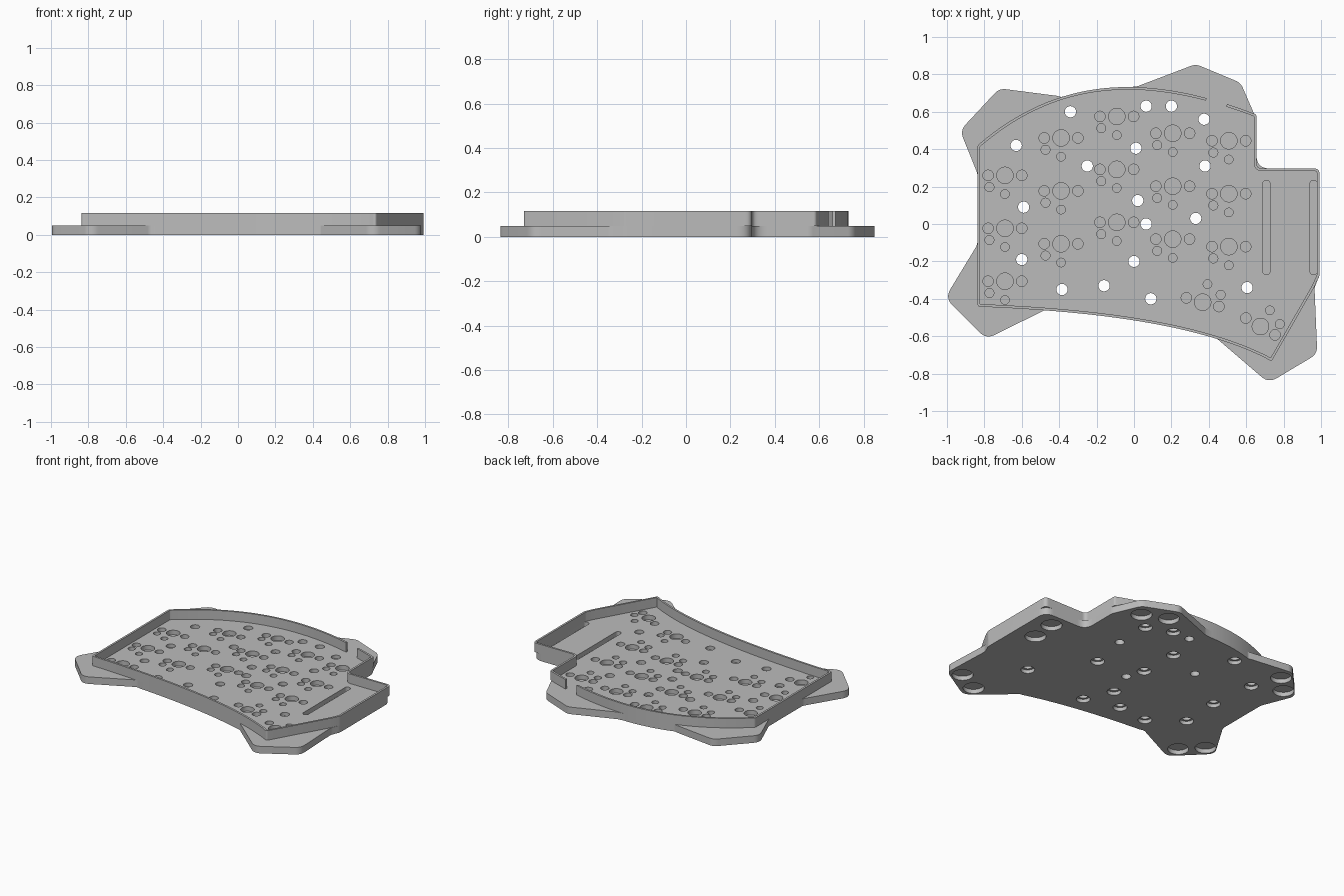
import bpy, bmesh, math
from mathutils import Vector
from mathutils.geometry import interpolate_bezier

cube = bpy.data.objects.get("Cube")
if cube:
    bpy.data.objects.remove(cube)

FLOOR, TOP, WALL = 0.05, 0.117, 0.014

grey = bpy.data.materials.new("plain grey")
grey.use_nodes = True
colour = (0.5, 0.5, 0.5, 1)
grey.diffuse_color = colour
grey.node_tree.nodes["Principled BSDF"].inputs["Base Color"].default_value = colour


def bezier(a, b, c, d, n=80):
    pts = [Vector(p).to_3d() for p in (a, b, c, d)]
    return [p.to_2d() for p in interpolate_bezier(*pts, n)]


def rounded(points, radius, closed=True):
    """Fillet every sharp corner of a 2D path."""
    pts = [Vector(p) for p in points]
    out = []
    for i, p in enumerate(pts):
        if not closed and i in (0, len(pts) - 1):
            out.append(p)
            continue
        a, b = pts[i - 1] - p, pts[(i + 1) % len(pts)] - p
        turn = math.pi - a.angle(b)
        if turn < 0.2:
            out.append(p)
            continue
        cut = min(radius * math.tan(turn / 2), a.length * 0.48, b.length * 0.48)
        s, e = p + a.normalized() * cut, p + b.normalized() * cut
        for k in range(9):
            t = k / 8
            out.append(s * (1 - t) ** 2 + p * 2 * t * (1 - t) + e * t * t)
    return out


def prism(bm, pts, z0, z1):
    """Closed solid between two heights from a 2D outline."""
    low = [bm.verts.new((p[0], p[1], z0)) for p in pts]
    high = [bm.verts.new((p[0], p[1], z1)) for p in pts]
    faces = [bm.faces.new(low[::-1]), bm.faces.new(high)]
    for i in range(len(pts)):
        j = (i + 1) % len(pts)
        faces.append(bm.faces.new((low[i], low[j], high[j], high[i])))
    bmesh.ops.recalc_face_normals(bm, faces=faces)


def disc(bm, x, y, r, z0, z1, stretch=0):
    """Round cutter, or a slot when stretched along y."""
    ring = []
    for k in range(32):
        a = math.tau * (k + 0.5) / 32
        shift = math.copysign(stretch, math.sin(a))
        ring.append((x + r * math.cos(a), y + r * math.sin(a) + shift))
    prism(bm, ring, z0, z1)


def finish(name, bm):
    mesh = bpy.data.meshes.new(name)
    bm.to_mesh(mesh)
    bm.free()
    ob = bpy.data.objects.new(name, mesh)
    mesh.materials.append(grey)
    bpy.context.collection.objects.link(ob)
    return ob


def select(ob):
    bpy.ops.object.select_all(action='DESELECT')
    ob.select_set(True)
    bpy.context.view_layer.objects.active = ob


# Shared curved edges
back = bezier((-0.837, 0.42), (-0.42, 0.78), (0.05, 0.82), (0.655, 0.585))
front = bezier((0.72, -0.725), (0.4, -0.56), (-0.1, -0.47), (-0.83, -0.442))

# Base plate outline with its four corner lugs
back_left_lug = [(-0.837, 0.27), (-0.93, 0.5), (-0.72, 0.725), (-0.41, 0.685)]
back_lug = [(0.02, 0.737), (0.33, 0.855), (0.57, 0.755), (0.655, 0.56)]
tab = [(0.655, 0.297), (0.992, 0.297), (0.992, -0.275), (0.965, -0.34)]
front_right_lug = [(0.98, -0.695), (0.72, -0.85), (0.44, -0.61)]
front_left_lug = [(-0.47, -0.457), (-0.79, -0.615), (-1.01, -0.395), (-0.837, -0.11)]
outline = (back_left_lug + [p for p in back if -0.4 < p.x < 0.0] + back_lug + tab
           + front_right_lug + [p for p in front if -0.46 < p.x < 0.43] + front_left_lug)
bm = bmesh.new()
prism(bm, rounded(outline, 0.07), 0, FLOOR)
base = finish("base_plate", bm)

# Key switch sockets: a centre post hole, two side holes and two pin holes
top_cut = bmesh.new()
socket = [(0, 0, 0.044), (-0.09, 0, 0.028), (0.09, 0, 0.028),
          (-0.083, -0.063, 0.024), (0, -0.1, 0.023)]
columns = [(-0.69, 0.26), (-0.39, 0.46), (-0.092, 0.575), (0.207, 0.485), (0.507, 0.445)]
keys = [(x, y - row * 0.283, 0) for x, y in columns for row in range(3)]
keys += [(0.367, -0.418, 165), (0.676, -0.548, 150)]
for x, y, angle in keys:
    c, s = math.cos(math.radians(angle)), math.sin(math.radians(angle))
    for dx, dy, r in socket:
        disc(top_cut, x + dx * c - dy * s, y + dx * s + dy * c, r, 0.018, 0.1)

# Long slots in the side tab
for x in (0.708, 0.96):
    disc(top_cut, x, -0.019, 0.02, 0.018, 0.1, stretch=0.232)

# Through holes, most with a wider bore underneath
plain = [(0.065, 0.63), (0.38, 0.31), (0.065, 0), (-0.25, 0.31)]
bored = [(-0.34, 0.6), (0.2, 0.63), (0.375, 0.56), (-0.63, 0.42), (0.01, 0.405),
         (-0.59, 0.09), (0.02, 0.125), (0.33, 0.03), (-0.6, -0.19), (-0.385, -0.35),
         (-0.16, -0.33), (0, -0.2), (0.09, -0.4), (0.605, -0.34)]
for x, y in plain + bored:
    disc(top_cut, x, y, 0.03, -0.05, 0.1)
bottom_cut = bmesh.new()
for x, y in bored:
    disc(bottom_cut, x, y, 0.045, -0.05, 0.025)

# Foot recesses under the lugs and tab
feet = [(0.5, 0.67), (0.333, 0.744), (-0.708, 0.625), (-0.828, 0.506), (0.856, 0.196),
        (0.843, 0.02), (0.883, -0.66), (0.72, -0.744), (-0.789, -0.499), (-0.914, -0.375)]
for x, y in feet:
    disc(bottom_cut, x, y, 0.068, -0.05, 0.03)

for name, cut in (("top_cutter", top_cut), ("bottom_cutter", bottom_cut)):
    cutter = finish(name, cut)
    cutter.hide_render = True
    mod = base.modifiers.new(name, 'BOOLEAN')
    mod.operation, mod.solver, mod.object = 'DIFFERENCE', 'EXACT', cutter
    select(base)
    bpy.ops.object.modifier_apply(modifier=name)
    bpy.data.objects.remove(cutter)

# Rim wall: an open strip that leaves a cable gap at the back
path = ([p for p in back if p.x > 0.495] + tab[:3] + [(0.965, -0.335), (0.735, -0.735)]
        + front[1:-1] + [(-0.837, -0.442)] + [p for p in back if p.x < 0.4])
path = rounded(path, 0.03, closed=False)
inner = []
for i, p in enumerate(path):
    d1 = (p - path[max(i - 1, 0)]).normalized()
    d2 = (path[min(i + 1, len(path) - 1)] - p).normalized()
    d1, d2 = (d1 if d1.length else d2), (d2 if d2.length else d1)
    n1, n2 = Vector((d1.y, -d1.x)), Vector((d2.y, -d2.x))
    inner.append(p + (n1 + n2) * WALL / (1 + n1.dot(n2)))
bm = bmesh.new()
rings = [[bm.verts.new((q.x, q.y, z)) for q, z in
          ((p, FLOOR), (p, TOP), (n, TOP), (n, FLOOR))] for p, n in zip(path, inner)]
for a, b in zip(rings, rings[1:]):
    for k in range(4):
        bm.faces.new((a[k], a[k - 1], b[k - 1], b[k]))
bm.faces.new(rings[0])
bm.faces.new(rings[-1][::-1])
bmesh.ops.recalc_face_normals(bm, faces=bm.faces)
wall = finish("rim_wall", bm)

for ob in (base, wall):
    select(ob)
    bpy.ops.object.shade_smooth_by_angle(angle=math.radians(30))
